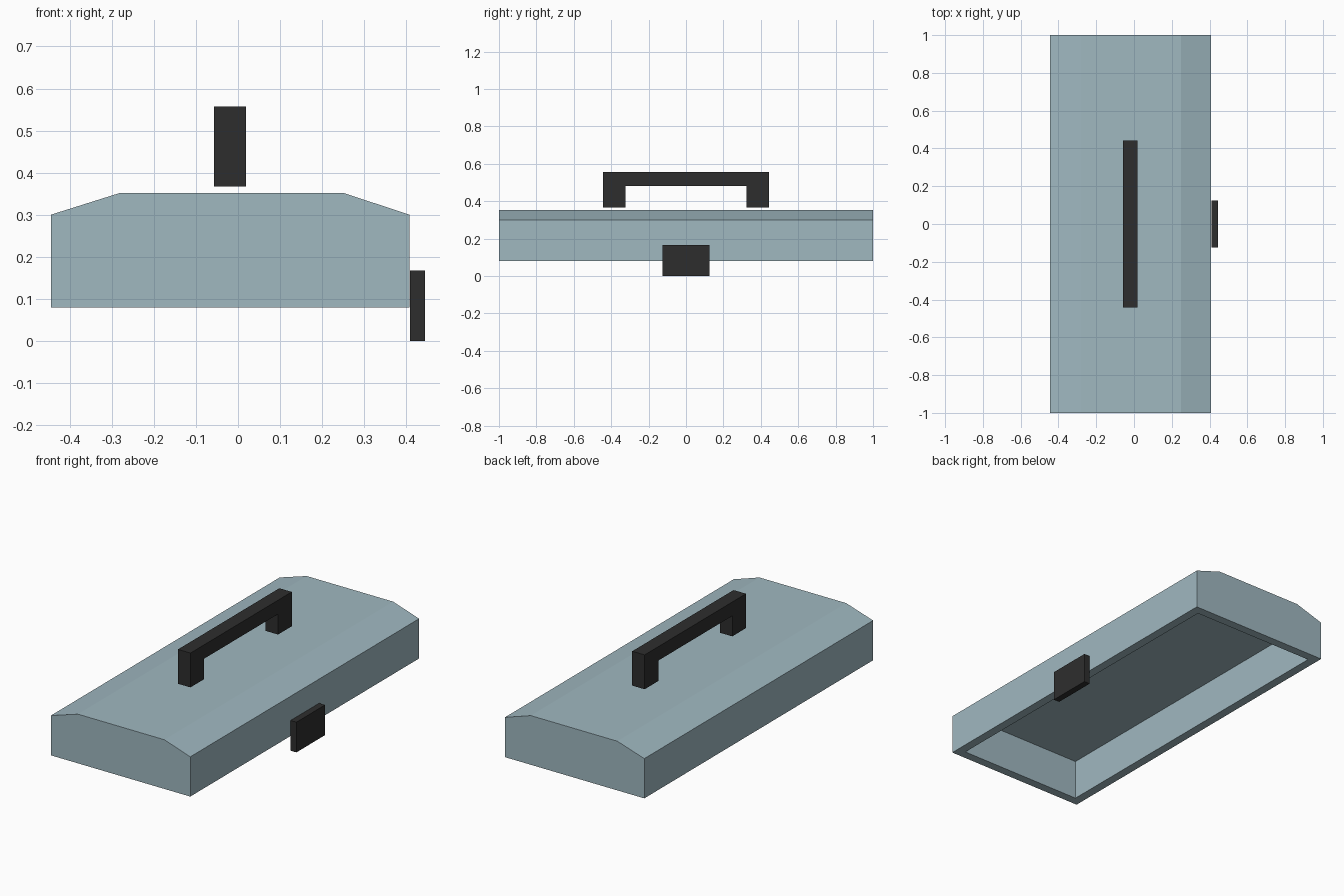
import bpy, bmesh
from mathutils import Vector

if "Cube" in bpy.data.objects:
    bpy.data.objects.remove(bpy.data.objects["Cube"])


def material(name, rgb):
    m = bpy.data.materials.new(name)
    m.diffuse_color = (*rgb, 1)
    m.use_nodes = True
    m.node_tree.nodes["Principled BSDF"].inputs["Base Color"].default_value = m.diffuse_color
    return m


def extrude_profile(name, points, direction, mat):
    """Close a planar outline and sweep it straight along direction."""
    bm = bmesh.new()
    face = bm.faces.new([bm.verts.new(p) for p in points])
    swept = bmesh.ops.extrude_face_region(bm, geom=[face], use_keep_orig=True)
    verts = [g for g in swept["geom"] if isinstance(g, bmesh.types.BMVert)]
    bmesh.ops.translate(bm, verts=verts, vec=Vector(direction))
    bmesh.ops.recalc_face_normals(bm, faces=bm.faces)
    mesh = bpy.data.meshes.new(name)
    bm.to_mesh(mesh)
    bm.free()
    mesh.materials.append(mat)
    obj = bpy.data.objects.new(name, mesh)
    bpy.context.collection.objects.link(obj)
    return obj


def box(name, lo, hi, mat):
    (x0, y0, z0), (x1, y1, z1) = lo, hi
    base = [(x0, y0, z0), (x1, y0, z0), (x1, y1, z0), (x0, y1, z0)]
    return extrude_profile(name, base, (0, 0, z1 - z0), mat)


shell = material("pale_blue", (0.35, 0.48, 0.53))
dark = material("black", (0.027, 0.027, 0.027))

# Lid: bevelled profile swept along y
profile = [(-0.445, 0.08), (0.408, 0.08), (0.408, 0.30),
           (0.25, 0.352), (-0.28, 0.352), (-0.445, 0.30)]
lid = extrude_profile("lid", [(x, -1, z) for x, z in profile], (0, 2, 0), shell)

# Hollow underside
cavity = box("lid_cavity_cutter", (-0.396, -0.951, 0.0), (0.359, 0.951, 0.302), shell)
cavity.hide_render = True
cavity.hide_viewport = True
cut = lid.modifiers.new("hollow", "BOOLEAN")
cut.operation = "DIFFERENCE"
cut.solver = "EXACT"
cut.object = cavity

# Carry handle: U outline swept along x
half = [(0.443, 0.557), (0.443, 0.367), (0.323, 0.367), (0.323, 0.48)]
outline = half + [(-y, z) for y, z in reversed(half)]
extrude_profile("handle", [(-0.057, y, z) for y, z in outline], (0.076, 0, 0), dark)

# Latch plate on the right side
box("latch", (0.409, -0.125, 0), (0.445, 0.125, 0.167), dark)
